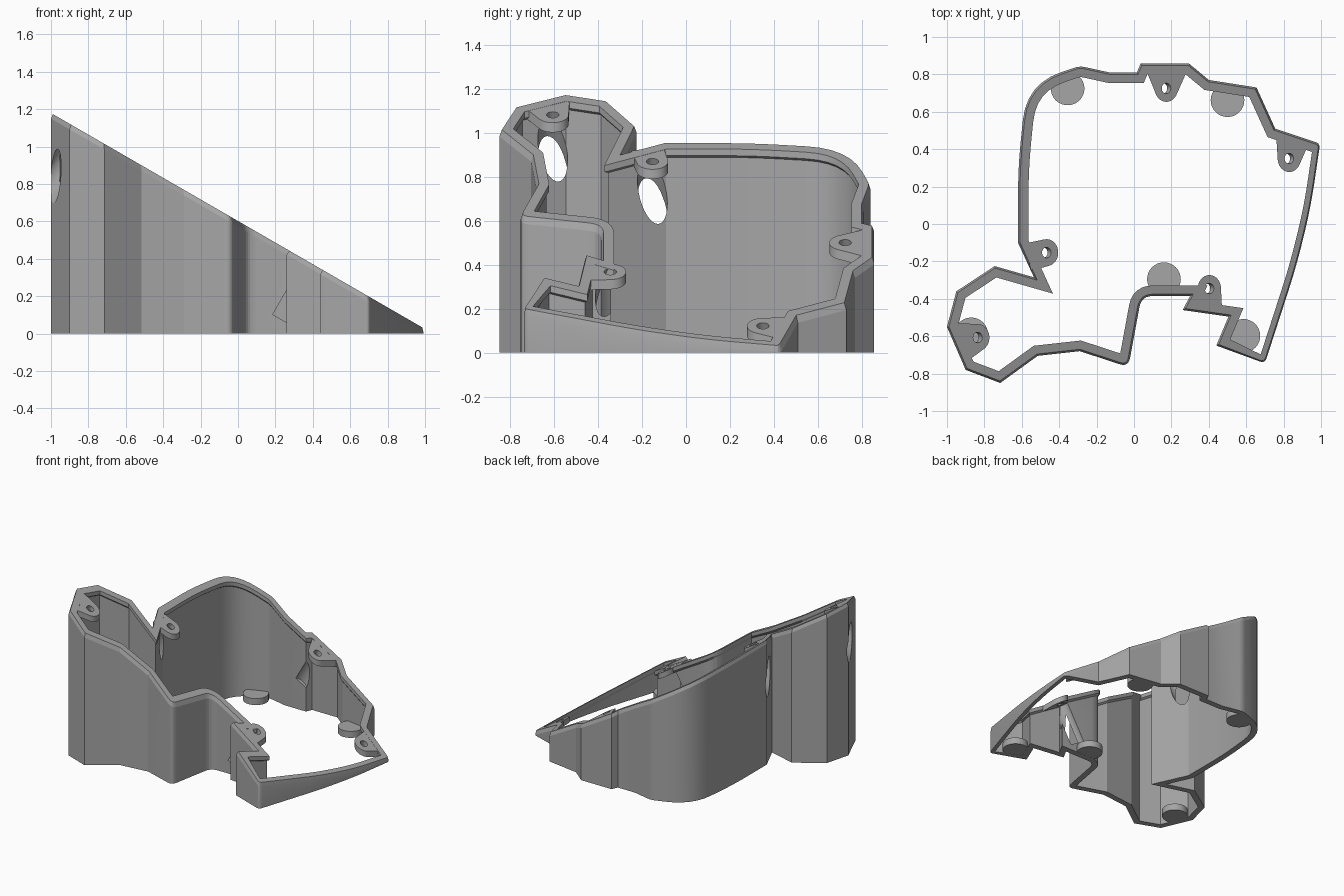
import bpy, bmesh, math
from mathutils import Vector

if "Cube" in bpy.data.objects:
    bpy.data.objects.remove(bpy.data.objects["Cube"])

grey = bpy.data.materials.new("plain_grey")
grey.use_nodes = True
grey.diffuse_color = (0.38, 0.38, 0.38, 1)
grey.node_tree.nodes["Principled BSDF"].inputs["Base Color"].default_value = grey.diffuse_color

SLOPE = math.radians(30)
NORMAL = Vector((math.sin(SLOPE), 0, math.cos(SLOPE)))


def rim(x):
    """Height of the sloping top plane."""
    return 0.602 - math.tan(SLOPE) * x


def finish(name, bm):
    bmesh.ops.recalc_face_normals(bm, faces=bm.faces)
    mesh = bpy.data.meshes.new(name)
    bm.to_mesh(mesh)
    bm.free()
    obj = bpy.data.objects.new(name, mesh)
    bpy.context.collection.objects.link(obj)
    mesh.materials.append(grey)
    return obj


def rounded(points, steps=6):
    """Replace each corner that has a tangent length by a smooth curve."""
    out = []
    for i, (x, y, t) in enumerate(points):
        p = Vector((x, y))
        if not t:
            out.append(p)
            continue
        a = p + (Vector(points[i - 1][:2]) - p).normalized() * t
        b = p + (Vector(points[(i + 1) % len(points)][:2]) - p).normalized() * t
        for k in range(steps + 1):
            u = k / steps
            out.append(a * (1 - u) ** 2 + p * 2 * u * (1 - u) + b * u * u)
    return out


def inset(pts, dist):
    """Mitred inward offset of a clockwise outline."""
    out = []
    for i, p in enumerate(pts):
        d1 = (p - pts[i - 1]).normalized()
        d2 = (pts[(i + 1) % len(pts)] - p).normalized()
        n1, n2 = Vector((d1.y, -d1.x)), Vector((d2.y, -d2.x))
        thin = 0.65 if p.x > 0.67 and p.y < 0.42 else 1
        out.append(p + (n1 + n2) * dist * thin / max(1 + n1.dot(n2), 0.35))
    return out


# Outline, clockwise from above: x, y, corner rounding
outline = rounded([
    (-1.0, -0.55, 0), (-0.95, -0.36, 0), (-0.745, -0.225, 0), (-0.535, -0.285, 0),
    (-0.62, -0.10, 0), (-0.62, 0.30, 0.15), (-0.575, 0.75, 0.2), (-0.29, 0.845, 0.03),
    (-0.13, 0.81, 0), (0.015, 0.81, 0), (0.035, 0.857, 0), (0.295, 0.857, 0),
    (0.40, 0.77, 0), (0.655, 0.73, 0), (0.755, 0.51, 0), (0.995, 0.43, 0.025),
    (0.945, 0.09, 0.14), (0.87, -0.22, 0.14), (0.70, -0.745, 0.03), (0.44, -0.65, 0),
    (0.505, -0.495, 0), (0.26, -0.46, 0), (0.30, -0.385, 0), (0.04, -0.385, 0.06),
    (-0.03, -0.765, 0.05), (-0.29, -0.68, 0), (-0.515, -0.705, 0),
    (-0.715, -0.85, 0), (-0.90, -0.78, 0)])

# Wall with a thicker lip: each section is (inset, drop below the top plane)
sections = [(0, None), (0, 0.03), (0.01, 0), (0.056, 0), (0.056, 0.03), (0.044, 0.045), (0.044, None)]
bm = bmesh.new()
loops = []
for dist, drop in sections:
    loop = []
    for p in inset(outline, dist):
        z = 0 if drop is None else max(rim(p.x) - drop, 0.012 - 0.2 * drop)
        loop.append(bm.verts.new((p.x, p.y, z)))
    loops.append(loop)
n = len(outline)
for s, loop in enumerate(loops):
    nxt = loops[(s + 1) % len(loops)]
    for i in range(n):
        j = (i + 1) % n
        bm.faces.new((loop[i], loop[j], nxt[j], nxt[i]))
shell = finish("shell_wall", bm)


def rod(name, x, y, radius, start, end):
    """Hidden cutter square to the top plane, between two depths."""
    bm = bmesh.new()
    bmesh.ops.create_cone(bm, cap_ends=True, segments=32, radius1=radius,
                          radius2=radius, depth=end - start)
    obj = finish(name, bm)
    obj.rotation_euler = (0, SLOPE, 0)
    obj.location = Vector((x, y, rim(x))) - NORMAL * (start + end) / 2
    obj.hide_render = True
    obj.hide_set(True)
    return obj


def cut(target, cutter):
    mod = target.modifiers.new(cutter.name, "BOOLEAN")
    mod.operation, mod.solver, mod.object = "DIFFERENCE", "EXACT", cutter


# Screw tabs flush with the top: hole centre, two wall roots, drill depth
tabs = {
    "left_wall": ((-0.467, -0.153), (-0.59, -0.105), (-0.55, -0.25), 0.48),
    "corner": ((-0.835, -0.607), (-0.96, -0.53), (-0.90, -0.74), 0.48),
    "back": ((0.173, 0.725), (0.07, 0.81), (0.28, 0.81), 0.34),
    "tip": ((0.83, 0.35), (0.76, 0.48), (0.93, 0.42), 0.14),
    "notch": ((0.403, -0.345), (0.33, -0.42), (0.47, -0.44), 0.34),
}
solids = [shell]
for key, ((cx, cy), r1, r2, depth) in tabs.items():
    ring = [(cx + 0.062 * math.cos(a), cy + 0.072 * math.sin(a))
            for a in (math.tau * k / 32 for k in range(32))]
    bm = bmesh.new()
    for x, y in ring + [r1, r2]:
        for drop in (0.001, 0.045):
            bm.verts.new((x, y, max(rim(x) - drop, 0.005)))
    bmesh.ops.convex_hull(bm, input=bm.verts)
    bmesh.ops.dissolve_limit(bm, angle_limit=0.01, verts=bm.verts, edges=bm.edges)
    tab = finish(key + "_screw_tab", bm)
    cut(tab, rod(key + "_screw_hole", cx, cy, 0.028, -0.1, 0.1))
    cut(shell, rod(key + "_drill", cx, cy, 0.068, 0.042, depth))
    solids.append(tab)

# Round feet at floor level
feet = {"back_right": (-0.355, 0.725), "back_left": (0.50, 0.662), "front_middle": (0.16, -0.295),
        "front_left": (0.585, -0.598), "corner": (-0.87, -0.59)}
for key, (x, y) in feet.items():
    bm = bmesh.new()
    bmesh.ops.create_cone(bm, cap_ends=True, segments=32, radius1=0.09, radius2=0.09, depth=0.05)
    bmesh.ops.translate(bm, verts=bm.verts, vec=(x, y, 0.0255))
    solids.append(finish(key + "_foot", bm))

# Smooth the curved walls, keep creases sharp
for obj in solids:
    bpy.ops.object.select_all(action="DESELECT")
    obj.select_set(True)
    bpy.context.view_layer.objects.active = obj
    for mod in list(obj.modifiers):
        bpy.ops.object.modifier_apply(modifier=mod.name)
    bpy.ops.object.shade_smooth_by_angle(angle=math.radians(14))
